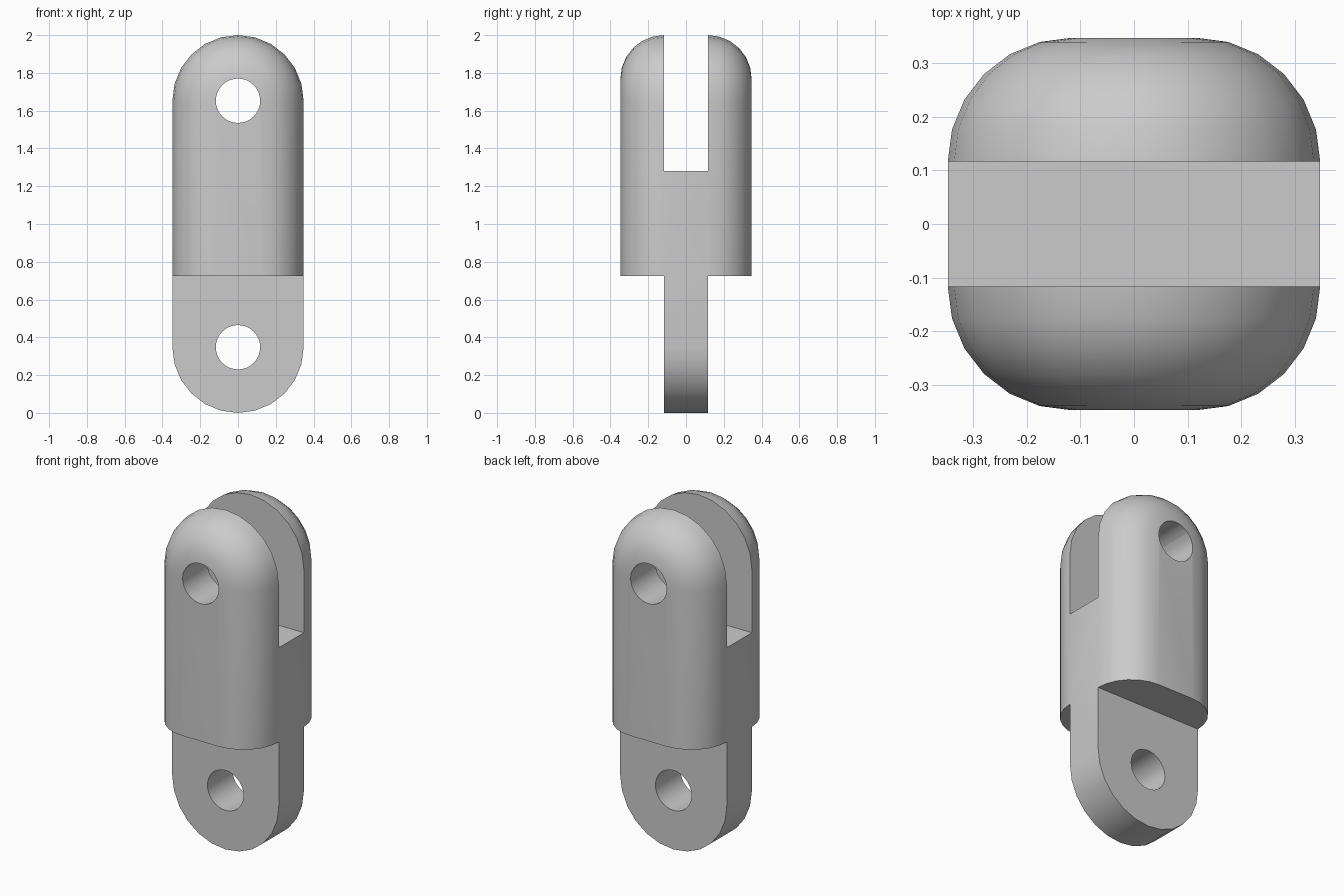
import bpy, bmesh
from math import sin, cos, pi
from mathutils import Matrix

cube = bpy.data.objects.get("Cube")
if cube:
    bpy.data.objects.remove(cube)

R = 0.3475          # outer radius of both ends
T = 0.1165          # half thickness of the tongue and slot
ROUND = R - T       # rounding of the body edges
TOP_Z, LOW_Z = 2 - R, R
SHOULDER, SLOT_FLOOR = 0.725, 1.28
STEPS = 12          # segments per half circle

grey = bpy.data.materials.new("light grey")
grey.use_nodes = True
colour = (0.6, 0.6, 0.6, 1)
grey.diffuse_color = colour
grey.node_tree.nodes["Principled BSDF"].inputs["Base Color"].default_value = colour


def arch(radius, centre, base, up):
    """Straight-sided outline with a half-round end, as (x, z) points."""
    arc = [(radius * cos(pi * i / STEPS), centre + up * radius * sin(pi * i / STEPS))
           for i in range(STEPS + 1)]
    return [(radius, base)] + arc + [(-radius, base)]


def loft(name, layers):
    """Skin a stack of (y, outline) layers and cap both ends."""
    bm = bmesh.new()
    rings = [[bm.verts.new((x, y, z)) for x, z in pts] for y, pts in layers]
    for a, b in zip(rings, rings[1:]):
        for i in range(len(a)):
            j = (i + 1) % len(a)
            bm.faces.new((a[i], a[j], b[j], b[i]))
    bm.faces.new(rings[0])
    bm.faces.new(rings[-1])
    bmesh.ops.recalc_face_normals(bm, faces=bm.faces)
    return finish(name, bm)


def finish(name, bm):
    mesh = bpy.data.meshes.new(name)
    bm.to_mesh(mesh)
    bm.free()
    obj = bpy.data.objects.new(name, mesh)
    bpy.context.collection.objects.link(obj)
    mesh.materials.append(grey)
    return obj


def combine(target, other, operation):
    """Apply a boolean and remove the helper."""
    mod = target.modifiers.new(operation.lower(), 'BOOLEAN')
    mod.operation, mod.object, mod.solver = operation, other, 'EXACT'
    bpy.context.view_layer.objects.active = target
    bpy.ops.object.modifier_apply(modifier=mod.name)
    bpy.data.objects.remove(other)


# Body: arched block whose front and back edges are rounded
angles = [pi / 2 * i / 6 for i in range(7)]
half = [(T + ROUND * sin(a), arch(T + ROUND * cos(a), TOP_Z, SHOULDER, 1)) for a in angles]
link = loft("clevis_link", [(-y, pts) for y, pts in reversed(half)] + half)

# Tongue: flat plate with a round lower end
outline = arch(R, LOW_Z, SHOULDER + 0.2, -1)
combine(link, loft("tongue", [(-T, outline), (T, outline)]), 'UNION')

# Slot between the two upper cheeks
bm = bmesh.new()
bmesh.ops.create_cube(bm, size=1, matrix=Matrix.Translation((0, 0, SLOT_FLOOR + 0.5))
                      @ Matrix.Diagonal((1, 2 * T, 1, 1)))
combine(link, finish("slot_cutter", bm), 'DIFFERENCE')

# Pin holes through the cheeks and the tongue
for z in (TOP_Z, LOW_Z):
    bm = bmesh.new()
    bmesh.ops.create_cone(bm, cap_ends=True, segments=32, radius1=T + 0.001, radius2=T + 0.001, depth=1,
                          matrix=Matrix.Translation((0, 0, z)) @ Matrix.Rotation(pi / 2, 4, 'X'))
    combine(link, finish("pin_cutter", bm), 'DIFFERENCE')

# Smooth curves, crisp machined edges
bpy.ops.object.select_all(action='DESELECT')
link.select_set(True)
bpy.context.view_layer.objects.active = link
bpy.ops.object.shade_smooth_by_angle(angle=pi / 6)
